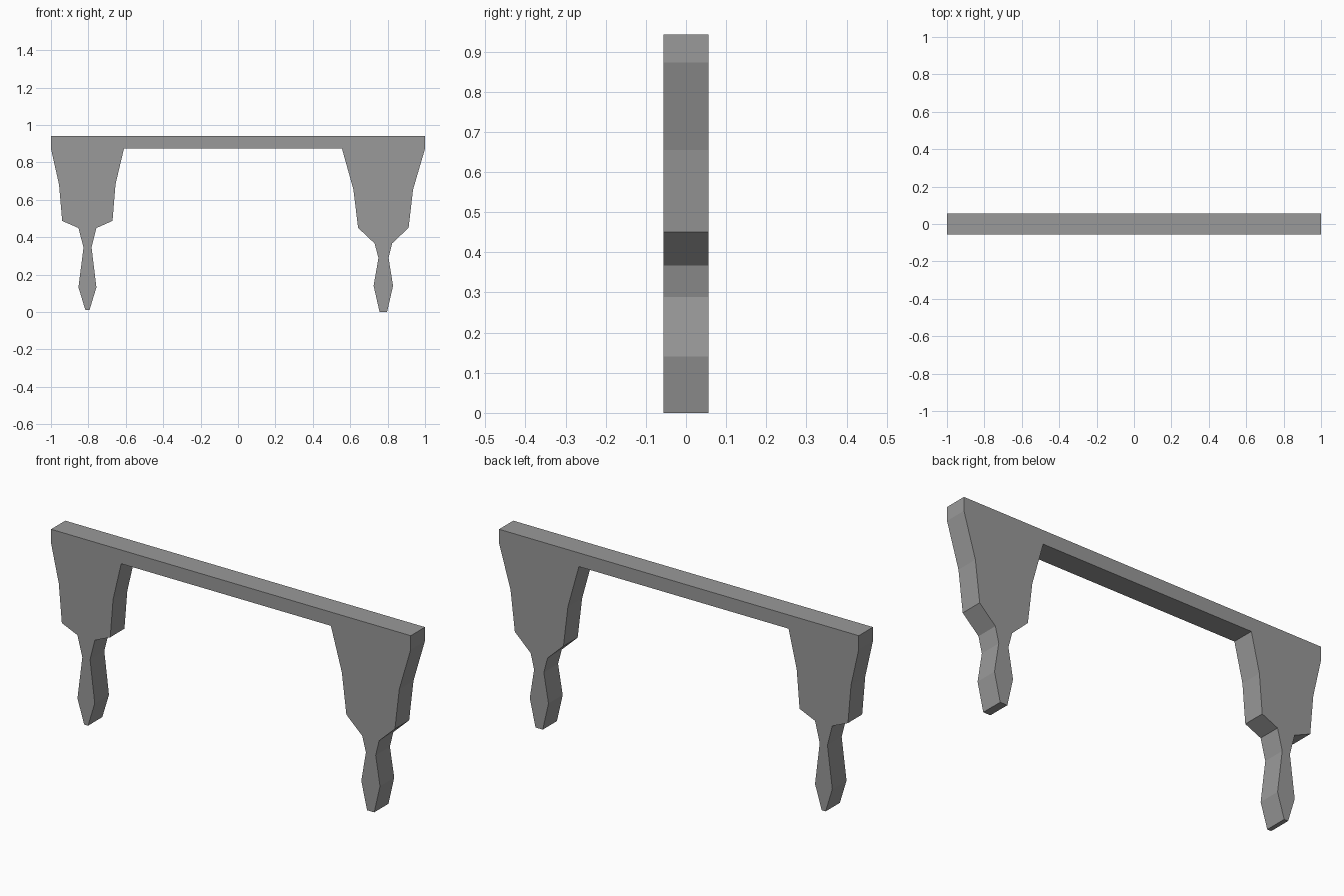
import bpy
import bmesh

cube = bpy.data.objects.get("Cube")
if cube:
    bpy.data.objects.remove(cube, do_unlink=True)

HALF_DEPTH = 0.0565
TOP = 0.942

# Plain grey finish
grey = bpy.data.materials.new("plain_grey")
grey.use_nodes = True
colour = (0.32, 0.32, 0.32, 1)
grey.diffuse_color = colour
grey.node_tree.nodes["Principled BSDF"].inputs["Base Color"].default_value = colour

# Each leg as rows of (left x, right x, height), from the beam to the foot
leg_a = [(-1, -0.61, 0.873), (-0.957, -0.655, 0.682), (-0.94, -0.671, 0.487),
         (-0.853, -0.757, 0.449), (-0.826, -0.783, 0.345),
         (-0.853, -0.757, 0.132), (-0.816, -0.794, 0.01)]
leg_b = [(0.556, 1, 0.873), (0.617, 0.936, 0.655), (0.642, 0.912, 0.45),
         (0.73, 0.824, 0.367), (0.751, 0.805, 0.289),
         (0.725, 0.829, 0.14), (0.757, 0.797, 0)]


def leg_outline(rows):
    """Down the left edge of the leg, then up its right edge."""
    return [(a, z) for a, b, z in rows] + [(b, z) for a, b, z in reversed(rows)]


def extrude_outline(name, outline):
    """Turn an x-z outline into a flat-sided slab centred on y."""
    bm = bmesh.new()
    face = bm.faces.new([bm.verts.new((x, -HALF_DEPTH, z)) for x, z in outline])
    result = bmesh.ops.extrude_face_region(bm, geom=[face], use_keep_orig=True)
    moved = [v for v in result["geom"] if isinstance(v, bmesh.types.BMVert)]
    bmesh.ops.translate(bm, verts=moved, vec=(0, 2 * HALF_DEPTH, 0))
    bmesh.ops.recalc_face_normals(bm, faces=bm.faces)
    mesh = bpy.data.meshes.new(name)
    bm.to_mesh(mesh)
    bm.free()
    mesh.materials.append(grey)
    obj = bpy.data.objects.new(name, mesh)
    bpy.context.collection.objects.link(obj)
    return obj


# Beam and both shaped legs as one continuous slab
outline = [(-1, TOP)] + leg_outline(leg_a) + leg_outline(leg_b) + [(1, TOP)]
extrude_outline("beam_with_legs", outline)
